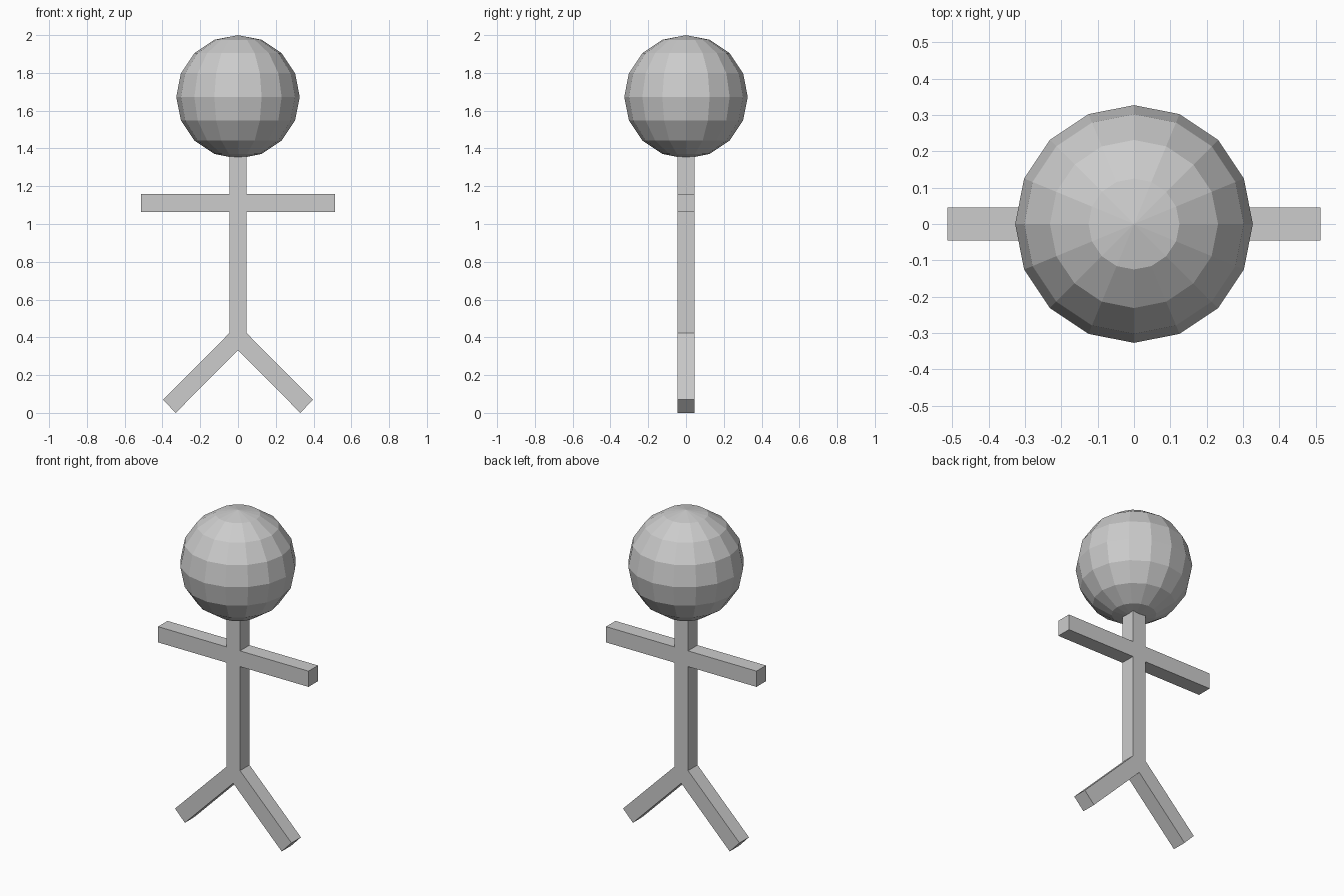
import bpy
import bmesh

cube = bpy.data.objects.get("Cube")
if cube:
    bpy.data.objects.remove(cube, do_unlink=True)

# Single light grey material
grey = bpy.data.materials.new("light_grey")
grey.use_nodes = True
colour = (0.604, 0.604, 0.604, 1)
grey.diffuse_color = colour
grey.node_tree.nodes["Principled BSDF"].inputs["Base Color"].default_value = colour

HALF = 0.046        # half the limb thickness
HEAD_RADIUS = 0.327
HEAD_Z = 2 - HEAD_RADIUS


def add_object(name, bm):
    mesh = bpy.data.meshes.new(name)
    bm.to_mesh(mesh)
    bm.free()
    mesh.materials.append(grey)
    obj = bpy.data.objects.new(name, mesh)
    bpy.context.collection.objects.link(obj)
    return obj


# Head: faceted ball
bm = bmesh.new()
bmesh.ops.create_uvsphere(bm, u_segments=16, v_segments=8, radius=HEAD_RADIUS)
add_object("head", bm).location.z = HEAD_Z

# Body: half outline from neck down to crotch, mirrored and extruded
half_outline = [
    (HALF, 1.375), (HALF, 1.16), (0.513, 1.16), (0.513, 1.063),
    (HALF, 1.063), (HALF, 0.422), (0.397, 0.07), (0.33, 0.0),
]
outline = half_outline + [(0, 0.332)] + [(-x, z) for x, z in reversed(half_outline)]
bm = bmesh.new()
front = bm.faces.new([bm.verts.new((x, -HALF, z)) for x, z in outline])
extruded = bmesh.ops.extrude_face_region(bm, geom=[front], use_keep_orig=True)
back_verts = [v for v in extruded["geom"] if isinstance(v, bmesh.types.BMVert)]
bmesh.ops.translate(bm, verts=back_verts, vec=(0, 2 * HALF, 0))
bmesh.ops.recalc_face_normals(bm, faces=bm.faces)
add_object("body_arms_and_legs", bm)
